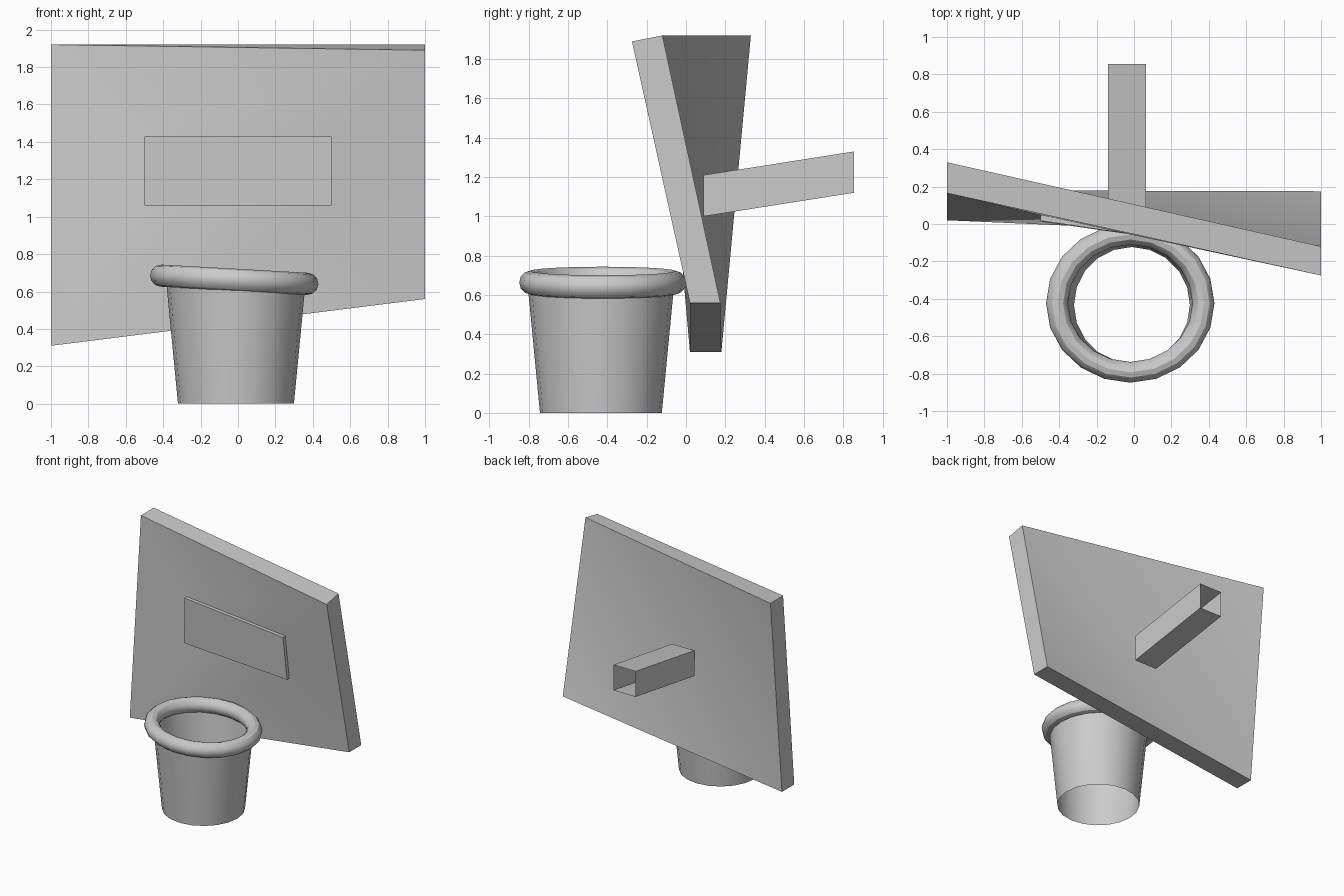
import bpy, bmesh
from math import radians

if "Cube" in bpy.data.objects:
    bpy.data.objects.remove(bpy.data.objects["Cube"])


def make(name, verts, faces):
    bm = bmesh.new()
    vs = [bm.verts.new(v) for v in verts]
    for f in faces:
        bm.faces.new([vs[i] for i in f])
    bmesh.ops.recalc_face_normals(bm, faces=bm.faces)
    me = bpy.data.meshes.new(name)
    bm.to_mesh(me)
    bm.free()
    ob = bpy.data.objects.new(name, me)
    bpy.context.collection.objects.link(ob)
    smooth(ob)
    return ob


def smooth(ob):
    bpy.ops.object.select_all(action='DESELECT')
    ob.select_set(True)
    bpy.context.view_layer.objects.active = ob
    bpy.ops.object.shade_smooth_by_angle(angle=radians(30))


def ring(a, b):
    # Four quads joining two loops of four vertices
    return [(a + i, a + (i + 1) % 4, b + (i + 1) % 4, b + i) for i in range(4)]


# Twisted backboard: loops run bottom left, bottom right, top right, top left
back = [(-1, .18, .31), (1, .175, .56), (1, -.12, 1.92), (-1, .33, 1.92)]
front = [(-1, .02, .31), (1, .02, .56), (1, -.275, 1.89), (-1, .165, 1.92)]
target = [(-.5, .043, 1.06), (.5, -.046, 1.06), (.5, -.099, 1.43), (-.5, .0475, 1.43)]
raised = [(x, y - .03, z) for x, y, z in target]
make("backboard", back + front + target + raised,
     [(0, 1, 2), (0, 2, 3)] + ring(0, 4) + ring(4, 8) + ring(8, 12) + [(12, 13, 14, 15)])

# Open square support arm rising towards the back
near = [(-.14, .09, 1.0), (.063, .09, 1.0), (.063, .09, 1.21), (-.14, .09, 1.21)]
far = [(x, .855, z + .12) for x, _, z in near]
make("support_arm", near + far, ring(0, 4))

# Tilted rim
bpy.ops.mesh.primitive_torus_add(major_segments=20, minor_segments=12,
                                 major_radius=.392, minor_radius=.059,
                                 location=(-.02, -.424, .663),
                                 rotation=(0, radians(3.2), 0))
rim = bpy.context.object
rim.name = "rim"
rim.scale = (1, .941, 1)
smooth(rim)

# Open tapered net, its top edge hidden inside the rim
bpy.ops.mesh.primitive_cone_add(vertices=20, radius1=.31, radius2=.373, depth=.655,
                                end_fill_type='NOTHING', location=(-.011, -.433, .3275))
net = bpy.context.object
net.name = "net"
smooth(net)
